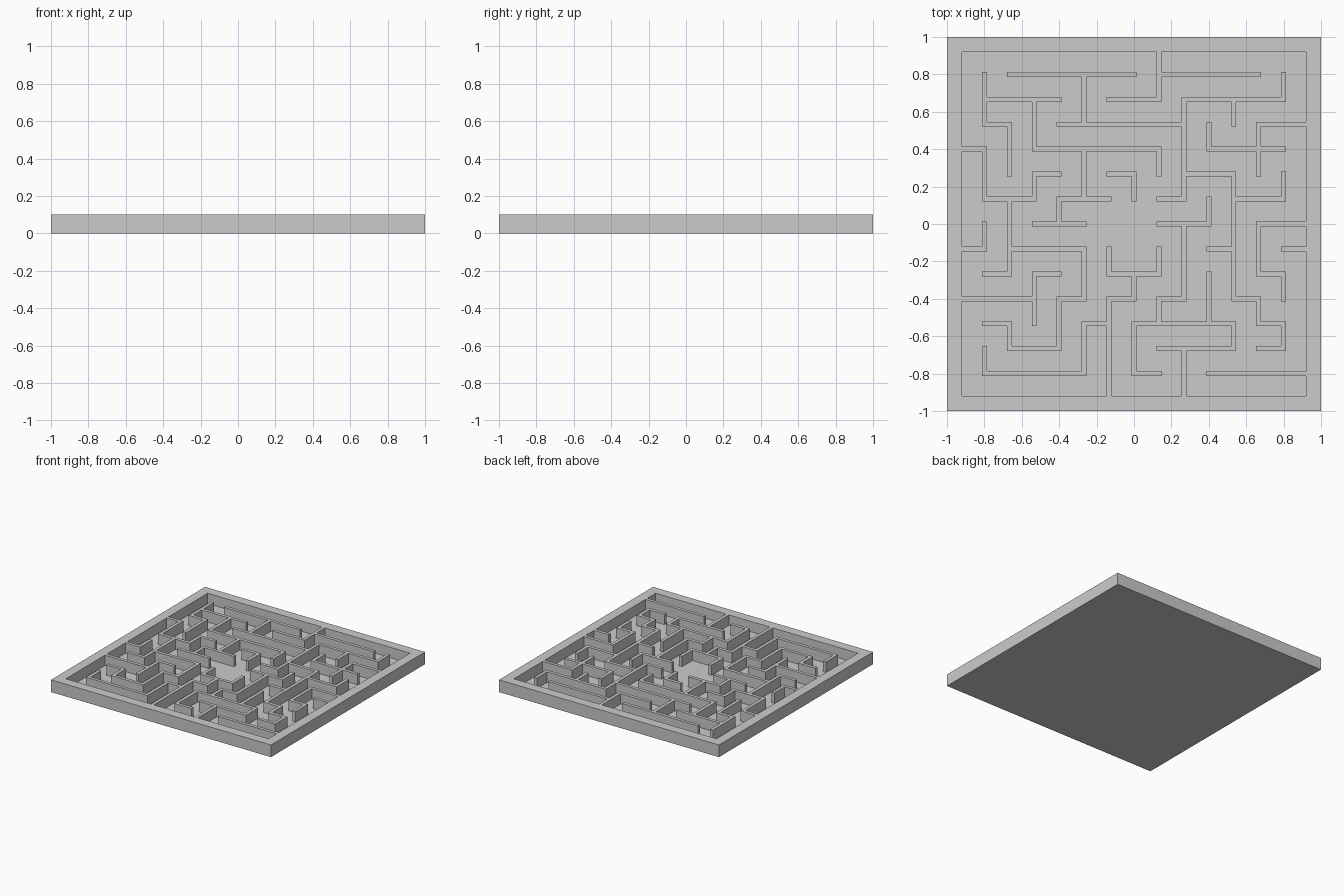
import bpy, bmesh

if "Cube" in bpy.data.objects:
    bpy.data.objects.remove(bpy.data.objects["Cube"])

CELL = 2 / 15          # lattice spacing
HALF = CELL / 10       # half wall thickness
TOP, FLOOR = 0.10, 0.015
N = 29                 # alternating wall / passage strips

# strip boundaries: border, passage, wall, passage ... border
cuts = [-1.0]
for i in range(-7, 8):
    cuts += [i * CELL - HALF, i * CELL + HALF]
cuts = [-1.0] + cuts[2:-1] + [1.0]

solid = set()


def row(y, *runs):
    """Walls along x on lattice line y."""
    for a, b in runs:
        for k in range(2 * (a + 7), 2 * (b + 7) + 1):
            solid.add((k, 2 * (y + 7)))


def col(x, *runs):
    """Walls along y on lattice line x."""
    for a, b in runs:
        for k in range(2 * (a + 7), 2 * (b + 7) + 1):
            solid.add((2 * (x + 7), k))


# outer border
for s in (-7, 7):
    row(s, (-7, 7))
    col(s, (-7, 7))

# walls running left to right
row(6, (-5, 0), (1, 5))
row(5, (-6, -3), (-1, 1), (2, 6))
row(4, (-6, -5), (-3, 2), (5, 7))
row(3, (-7, -6), (-4, 1), (3, 6))
row(2, (-4, -3), (-1, 0), (2, 4))
row(1, (-6, -4), (-3, -1), (1, 2), (4, 6))
row(0, (-4, -2), (1, 3), (5, 7))
row(-1, (-7, -6), (-5, -2), (3, 4), (6, 7))
row(-2, (-6, -5), (-4, -3), (-1, 1), (5, 6))
row(-3, (-7, -4), (-3, -2), (-1, 0), (1, 2), (4, 5))
row(-4, (-6, -5), (-2, -1), (0, 4), (5, 6))
row(-5, (-5, -3), (1, 4), (5, 6))
row(-6, (-6, -2), (0, 1), (3, 7))

# walls running front to back
col(-6, (4, 6), (1, 3), (-1, 0), (-6, -5))
col(-5, (2, 4), (-2, 1), (-5, -4))
col(-4, (3, 5), (1, 2), (-4, -2))
col(-3, (0, 1), (-5, -3))
col(-2, (4, 6), (1, 3), (-3, -1), (-6, -4))
col(-1, (-2, -1), (-7, -3))
col(0, (1, 2), (-3, -2), (-6, -4))
col(1, (5, 7), (2, 3), (-2, -1), (-4, -3))
col(2, (1, 5), (-3, 0), (-7, -5))
col(3, (3, 4), (0, 1), (-4, -2))
col(4, (4, 5), (-3, 2), (-5, -4))
col(5, (2, 4), (-2, 0), (-4, -3))
col(6, (5, 6), (1, 2), (-3, -2), (-5, -4))


def height(i, j):
    if not (0 <= i < N and 0 <= j < N):
        return 0.0
    return TOP if (i, j) in solid else FLOOR


# one closed tray: tops, steps between heights, underside
bm = bmesh.new()


def quad(*pts):
    bm.faces.new([bm.verts.new(p) for p in pts])


for i in range(N):
    for j in range(N):
        x0, x1, y0, y1 = cuts[i], cuts[i + 1], cuts[j], cuts[j + 1]
        h = height(i, j)
        quad((x0, y0, h), (x1, y0, h), (x1, y1, h), (x0, y1, h))
        quad((x0, y1, 0), (x1, y1, 0), (x1, y0, 0), (x0, y0, 0))
        ring = [(x0, y0), (x1, y0), (x1, y1), (x0, y1)]
        for k, (di, dj) in enumerate([(0, -1), (1, 0), (0, 1), (-1, 0)]):
            low = height(i + di, j + dj)
            if low < h:
                a, b = ring[k], ring[(k + 1) % 4]
                quad((*a, low), (*b, low), (*b, h), (*a, h))

bmesh.ops.remove_doubles(bm, verts=bm.verts, dist=1e-5)

mesh = bpy.data.meshes.new("maze_tray")
bm.to_mesh(mesh)
bm.free()
tray = bpy.data.objects.new("maze_tray", mesh)
bpy.context.collection.objects.link(tray)
